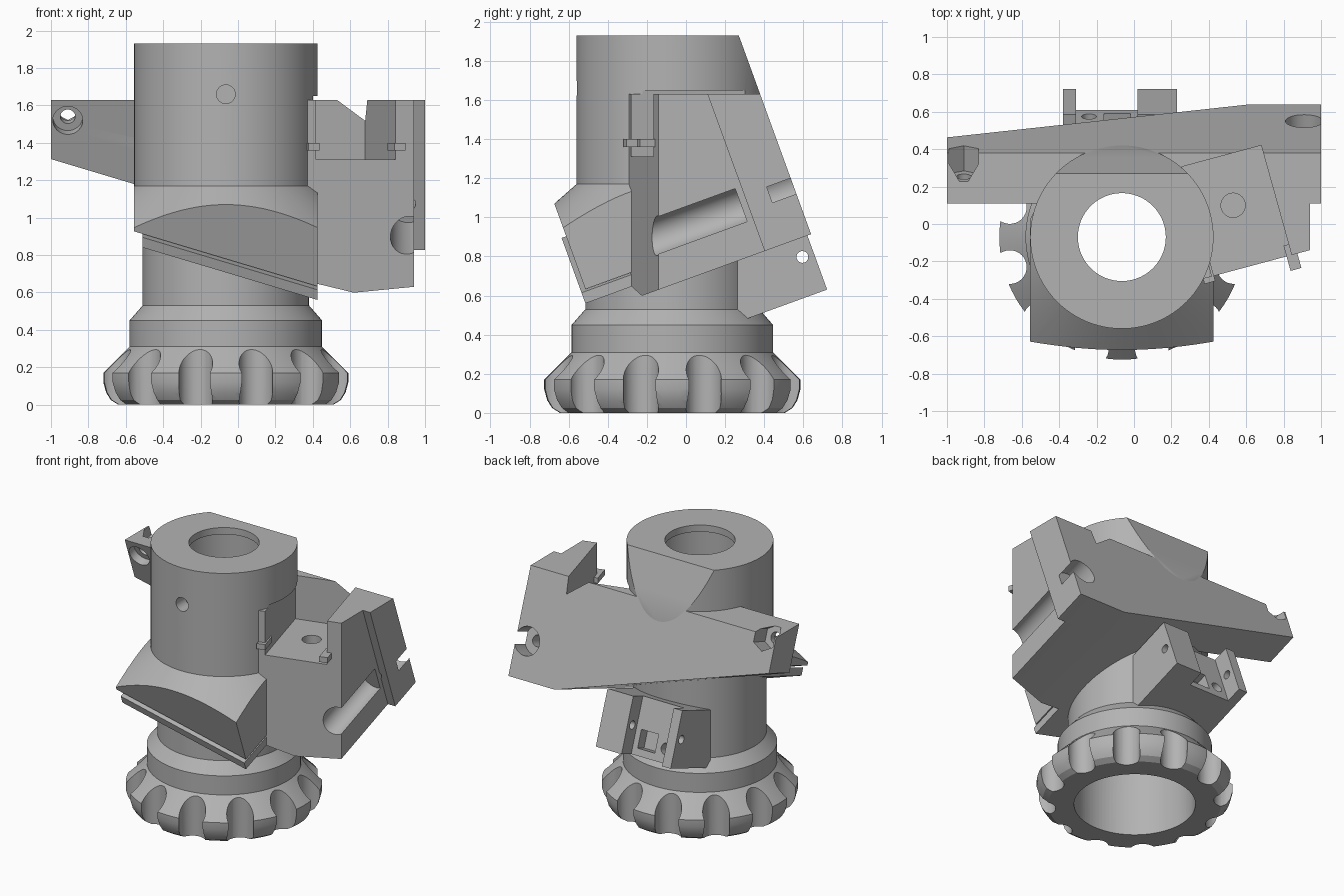
import bpy, bmesh, math
from mathutils import Vector, Matrix

if "Cube" in bpy.data.objects:
    bpy.data.objects.remove(bpy.data.objects["Cube"], do_unlink=True)

grey = bpy.data.materials.new("machined grey")
grey.use_nodes = True
COLOUR = (0.45, 0.45, 0.45, 1)
grey.diffuse_color = COLOUR
grey.node_tree.nodes["Principled BSDF"].inputs["Base Color"].default_value = COLOUR

# Main axis of the tube, and the tilted frame shared by plate, block and clamp
AX, AY = -0.065, -0.07
TILT = math.radians(20)
N = Vector((0, math.cos(TILT), math.sin(TILT)))     # out of the tilted back
U = Vector((0, -math.sin(TILT), math.cos(TILT)))    # up along the tilted back
X, Y, Z = Vector((1, 0, 0)), Vector((0, 1, 0)), Vector((0, 0, 1))
BACK = Vector((0, 0.27, 1.93))
CORNER = Vector((0.62, 0.64, 0.914))
DIAG = (-0.304 * X - 0.953 * U).normalized()


def finish(bm, name):
    bmesh.ops.recalc_face_normals(bm, faces=bm.faces)
    mesh = bpy.data.meshes.new(name)
    bm.to_mesh(mesh)
    bm.free()
    mesh.materials.append(grey)
    ob = bpy.data.objects.new(name, mesh)
    bpy.context.collection.objects.link(ob)
    return ob


def trim(bm, planes):
    """Keep what lies behind every (point, outward normal) plane."""
    for point, normal in planes:
        bmesh.ops.bisect_plane(bm, geom=bm.verts[:] + bm.edges[:] + bm.faces[:],
                               plane_co=Vector(point), plane_no=Vector(normal),
                               clear_outer=True)
        bmesh.ops.holes_fill(bm, edges=[e for e in bm.edges if e.is_boundary])


def block(name, planes):
    bm = bmesh.new()
    bmesh.ops.create_cube(bm, size=6)
    trim(bm, planes)
    return finish(bm, name)


def span(lo, hi, axis):
    return [(axis * lo, -axis), (axis * hi, axis)]


def lathe(name, profile, planes=(), steps=96):
    bm = bmesh.new()
    vs = [bm.verts.new((AX + r, AY, z)) for r, z in profile]
    es = [bm.edges.new((a, b)) for a, b in zip(vs, vs[1:])]
    bmesh.ops.spin(bm, geom=vs + es, cent=(AX, AY, 0), axis=Z,
                   angle=math.tau, steps=steps)
    bmesh.ops.remove_doubles(bm, verts=bm.verts, dist=0.0005)
    bmesh.ops.recalc_face_normals(bm, faces=bm.faces)
    trim(bm, planes)
    return finish(bm, name)


def rod(start, axis, length, radius, sides=32):
    start, axis = Vector(start), Vector(axis)
    bm = bmesh.new()
    place = Matrix.Translation(start + axis * length / 2) @ \
        axis.to_track_quat('Z', 'Y').to_matrix().to_4x4()
    bmesh.ops.create_cone(bm, cap_ends=True, segments=sides, radius1=radius,
                          radius2=radius, depth=length, matrix=place)
    return finish(bm, "cutter")


def cut(ob, cutters):
    bpy.context.view_layer.objects.active = ob
    for c in cutters:
        mod = ob.modifiers.new("cut", 'BOOLEAN')
        mod.operation, mod.solver, mod.object = 'DIFFERENCE', 'EXACT', c
        bpy.ops.object.modifier_apply(modifier=mod.name)


# Shared cutters: stepped bore, space behind the tilted back, square pocket
bore = lathe("cutter", [(0, -0.1), (0.405, -0.1), (0.405, 0.9), (0.3, 1.0),
                        (0.3, 1.88), (0.235, 1.88), (0.235, 2.1), (0, 2.1)])
behind = block("cutter", [(BACK, -N)])
side = Vector((0.964, 0.268, 0))
pocket = block("cutter", [((0.68, 0.42, 0), side), ((0.25, 0.32, 0), -side),
                          ((0.68, 0.42, 0), (-0.26, 0.966, 0)),
                          ((0, -0.8, 0), -Y)] + span(1.31, 1.65, Z))
cutters = [bore, behind, pocket]

# Tube with collar
tube = lathe("tube", [(0, 0.25), (0.515, 0.25), (0.515, 0.45), (0.445, 0.53),
                      (0.445, 1.17), (0.49, 1.17), (0.49, 1.93), (0, 1.93)])
pin_hole = rod((AX, -0.7, 1.66), Y, 0.25, 0.05)
cut(tube, [bore, behind, pocket, pin_hole])

# Scalloped grip ring
grip = lathe("grip_ring", [(0, 0), (0.575, 0), (0.615, 0.025), (0.64, 0.065),
                           (0.655, 0.12), (0.655, 0.17), (0.515, 0.31), (0, 0.31)])
scallops = []
for i in range(12):
    a = math.tau * (i + 0.5) / 12
    scallops.append(rod((AX + 0.62 * math.cos(a), AY + 0.62 * math.sin(a), -0.1),
                        Z, 0.6, 0.09))
cut(grip, [bore] + scallops)

# Flared front skirt and the lip along its lower edge
FRONT = Vector((0, -0.67, 1.06))
body_sides = span(AX - 0.49, AX + 0.49, X)
skirt = lathe("front_skirt", [(0, 1.17), (0.49, 1.17), (0.95, 0.765),
                              (0.95, 0.2), (0, 0.2)],
              body_sides + [(FRONT, -N), (BACK - N * 0.02, N),
                            (CORNER - DIAG * 0.065, DIAG)])
lip = block("skirt_lip", span(-0.51, 0.425, X) + [
    (FRONT - N * 0.045 + N * 0.02, -N), ((0, -0.1, 0), Y),
    (CORNER, DIAG), (CORNER - DIAG * 0.055, -DIAG)])
cut(skirt, [bore])
cut(lip, [bore])

# Tilted back plate and the side block in front of it
outline = [(Z * 1.63, Z), (BACK, N), (CORNER, -U), (CORNER, DIAG)]
plate = block("back_plate", outline + span(-1, 1, X) + [((0, 0.11, 1.63), -N)])
side_block = block("side_block", outline + span(0.1, 0.94, X) + [
    ((0.94, -0.14, 0), (0.259, -0.966, 0)), ((0, 0.13, 1.63), N)])

# Screw holes through the plate
left_axis = Vector((0.91, 0, 0.96))
right_axis = Vector((-0.91, 0.15, 1.52))
screws = [rod(left_axis + N * 0.455, N, 0.4, 0.1),
          rod(left_axis, N, 0.8, 0.04),
          rod(right_axis + N * 0.11, N, 0.4, 0.09, 6),
          rod(right_axis - N * 0.2, N, 0.26, 0.08),
          rod(right_axis - N * 0.2, N, 0.6, 0.04)]
channel = rod(left_axis - N * 0.5, N, 0.8, 0.095)
floor_hole = rod((0.53, 0.1, 1.0), Z, 0.5, 0.065)
cut(plate, [bore, pocket] + screws)
cut(side_block, [bore, pocket, channel, floor_hole])

# Thin tabs at the mouth of the pocket
for name, x, y in (("left_tab", 0.85, -0.185), ("right_tab", 0.39, -0.255)):
    centre = Vector((x, y, 0))
    along = Vector((0.268, -0.964, 0))
    block(name, [(centre + side * 0.03, side), (centre - side * 0.03, -side),
                 (centre + along * 0.06, along), (centre - along * 0.08, -along)]
          + span(1.36, 1.4, Z))

# Channelled clamp below the plate, with window and cross hole
RAIL = BACK - N * 0.02
FOOT = Vector((0, 0.72, 0.63))
clamp = block("rear_clamp", span(-0.38, 0.23, X) + [
    (RAIL, N), ((0, 0.26, 0), -Y), (FOOT, -U), (FOOT + U * 0.4, U)])
slot = block("cutter", span(-0.31, 0.02, X) + [(RAIL - N * 0.12, -N), (RAIL + N, N)])
window = block("cutter", span(-0.16, -0.02, X) + [
    (RAIL - N * 0.2, -N), (RAIL + N, N), (FOOT + U * 0.05, -U), (FOOT + U * 0.18, U)])
cross_hole = rod(FOOT + U * 0.2 - N * 0.06 - X, X, 2, 0.03)
screw_hole = rod(FOOT + U * 0.1 - N * 0.22 - X * 0.24, N, 0.5, 0.04)
cut(clamp, [bore, slot, window, cross_hole, screw_hole])

# Remove helpers and shade
cutters += scallops + screws + [pin_hole, channel, floor_hole, slot, window,
                                cross_hole, screw_hole]
for c in cutters:
    bpy.data.objects.remove(c, do_unlink=True)
for ob in (tube, grip, skirt, lip, plate, side_block, clamp):
    bpy.ops.object.select_all(action='DESELECT')
    ob.select_set(True)
    bpy.context.view_layer.objects.active = ob
    bpy.ops.object.shade_smooth_by_angle(angle=math.radians(25))
